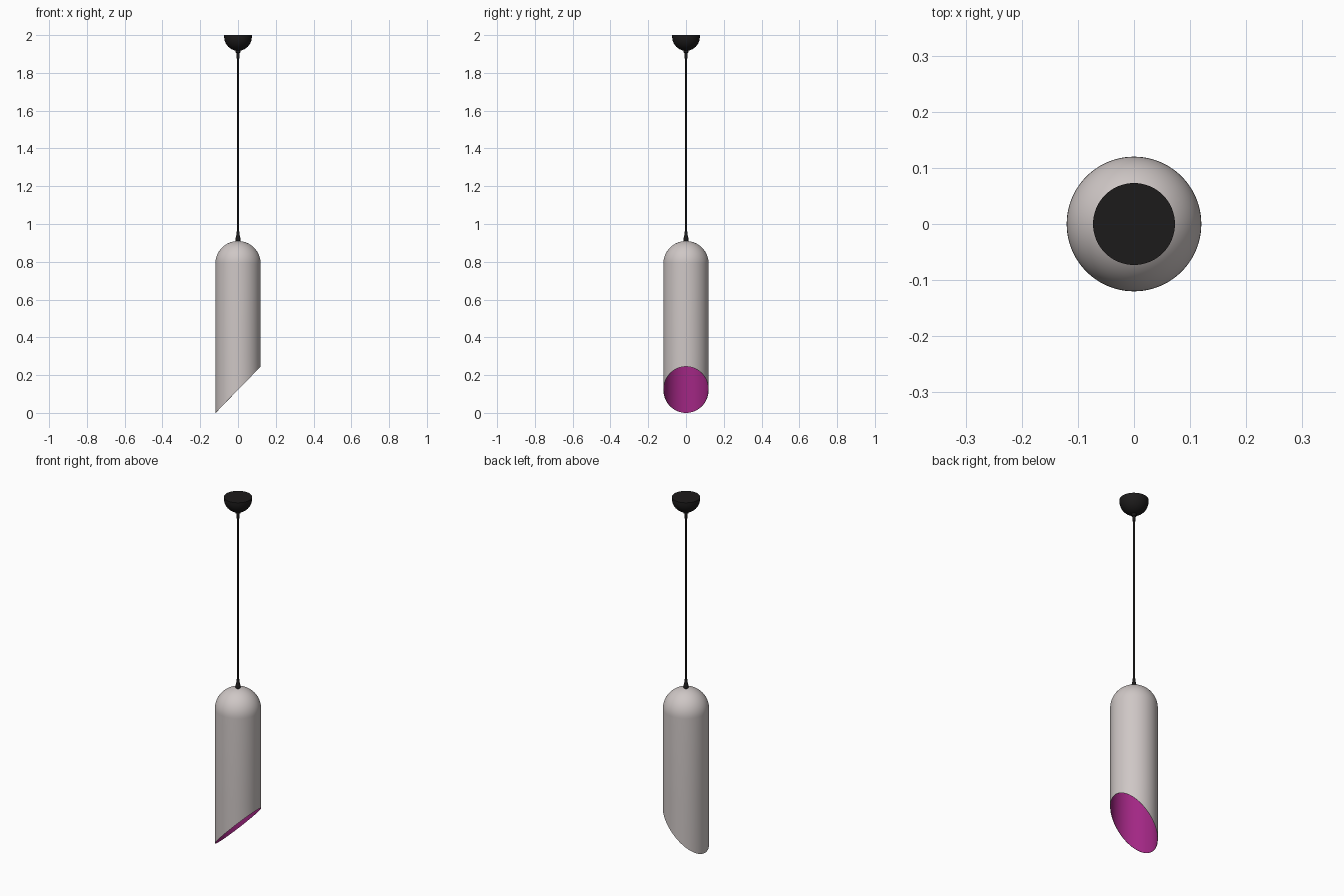
import bpy, bmesh, math

if "Cube" in bpy.data.objects:
    bpy.data.objects.remove(bpy.data.objects["Cube"])


def material(name, rgb):
    m = bpy.data.materials.new(name)
    m.diffuse_color = (*rgb, 1)
    m.use_nodes = True
    m.node_tree.nodes["Principled BSDF"].inputs["Base Color"].default_value = m.diffuse_color
    return m


BLACK = material("black", (0.012, 0.011, 0.011))
SHELL = material("warm_white", (0.62, 0.57, 0.56))
LINING = material("magenta", (0.36, 0.02, 0.23))


def arc(r, zc, a0, a1, n):
    """Profile points (radius, z) on a circle, angles in degrees."""
    angles = [math.radians(a0 + (a1 - a0) * i / n) for i in range(n + 1)]
    return [(max(r * math.cos(a), 0), zc + r * math.sin(a)) for a in angles]


def lathe(name, profile, mats, sides, slant=None, wall=0):
    """Spin a bottom-to-top profile around z; slant(x) sets the lowest ring's height."""
    bm = bmesh.new()
    rings = []
    for i, (r, z) in enumerate(profile):
        if r < 1e-5:
            rings.append([bm.verts.new((0, 0, z))] * sides)
            continue
        ring = []
        for k in range(sides):
            a = math.tau * k / sides
            x, y = r * math.cos(a), r * math.sin(a)
            ring.append(bm.verts.new((x, y, slant(x) if slant and i == 0 else z)))
        rings.append(ring)
    for lo, hi in zip(rings, rings[1:]):
        for k in range(sides):
            j = (k + 1) % sides
            bm.faces.new(list(dict.fromkeys((lo[k], lo[j], hi[j], hi[k]))))
    mesh = bpy.data.meshes.new(name)
    bm.to_mesh(mesh)
    bm.free()
    for m in mats:
        mesh.materials.append(m)
    ob = bpy.data.objects.new(name, mesh)
    bpy.context.collection.objects.link(ob)
    bpy.ops.object.select_all(action='DESELECT')
    ob.select_set(True)
    bpy.context.view_layer.objects.active = ob
    if wall:
        mod = ob.modifiers.new("wall", 'SOLIDIFY')
        mod.thickness = wall
        mod.offset = -1
        mod.material_offset = 1
        bpy.ops.object.modifier_apply(modifier=mod.name)
    bpy.ops.object.shade_smooth_by_angle(angle=math.radians(35))
    return ob


# Hollow tube shade: domed top, slanted open bottom, coloured lining
R = 0.12
lathe("lamp_shade", [(R, 0)] + [(R, 0.3)] + arc(R, 0.79, 0, 90, 16),
      [SHELL, LINING], 96, slant=lambda x: (x + R) * 1.02, wall=0.002)

# Ceiling cup: short straight rim over a half bowl, closed on top
lathe("ceiling_cup", arc(0.073, 1.99, -90, 0, 16) + [(0.073, 2.0), (0, 2.0)],
      [BLACK], 64)

# Stepped cord grips at both ends
lathe("upper_cord_grip",
      [(0, 1.877), (0.007, 1.877), (0.009, 1.905), (0.012, 1.907),
       (0.012, 1.925), (0, 1.925)], [BLACK], 32)
lathe("lower_cord_grip",
      [(0, 0.905), (0.012, 0.905), (0.012, 0.928), (0.010, 0.931),
       (0.007, 0.960), (0, 0.960)], [BLACK], 32)

# Hanging cord
lathe("cord", [(0, 0.92), (0.005, 0.92), (0.005, 1.92), (0, 1.92)], [BLACK], 24)
